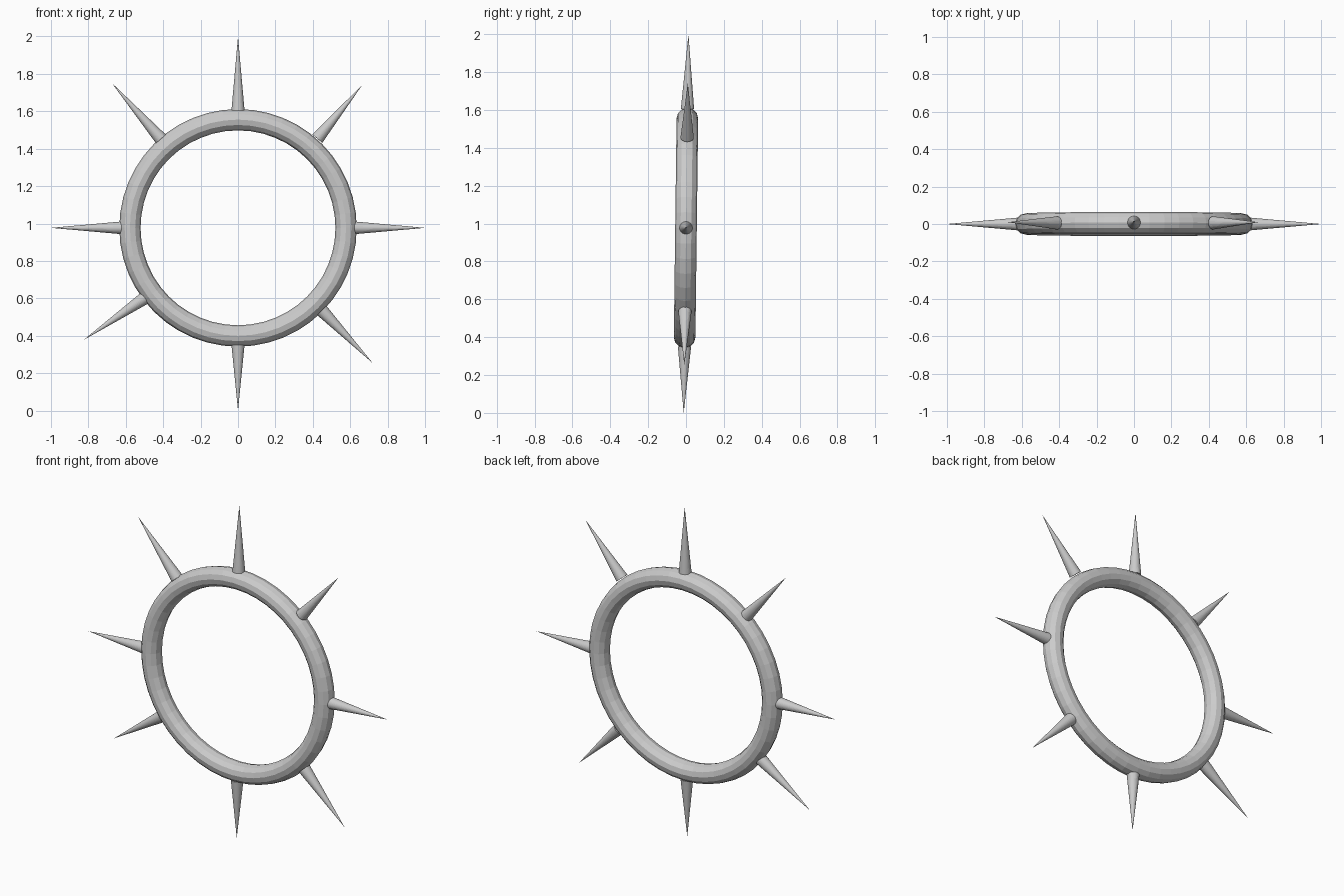
import bpy
from mathutils import Vector

if "Cube" in bpy.data.objects:
    bpy.data.objects.remove(bpy.data.objects["Cube"])

CZ = 0.977      # height of the ring centre
LEAN = 0.0125   # slight backward lean of the whole ring


def leaned(x, z):
    return Vector((x, LEAN * (z - CZ), z))


# round ring standing upright
bpy.ops.mesh.primitive_torus_add(
    major_segments=48, minor_segments=12, major_radius=0.578, minor_radius=0.057,
    location=(0, 0, CZ), rotation=leaned(0, 0).to_track_quat('Z', 'Y').to_euler())
ring = bpy.context.object
ring.name = "ring"
normal = Vector((0, -1, LEAN))
ring.rotation_euler = normal.to_track_quat('Z', 'X').to_euler()


# spike from a base centre to a tip, both given as (x, z)
def spike(name, base, tip):
    a, b = leaned(*base), leaned(*tip)
    d = b - a
    bpy.ops.mesh.primitive_cone_add(
        vertices=32, radius1=0.035, radius2=0, depth=d.length,
        location=(a + b) / 2, rotation=d.to_track_quat('Z', 'Y').to_euler())
    bpy.context.object.name = name


# straight spikes
spike("spike_top", (0, 1.605), (0, 2.0))
spike("spike_bottom", (0, 0.35), (0, 0.0))
spike("spike_left", (-0.61, CZ), (-1.0, CZ))
spike("spike_right", (0.61, CZ), (1.0, CZ))

# diagonal spikes, each at its own angle
spike("spike_upper_left", (-0.412, 1.452), (-0.675, 1.752))
spike("spike_upper_right", (0.424, 1.454), (0.665, 1.742))
spike("spike_lower_left", (-0.498, 0.602), (-0.825, 0.378))
spike("spike_lower_right", (0.448, 0.535), (0.72, 0.254))
